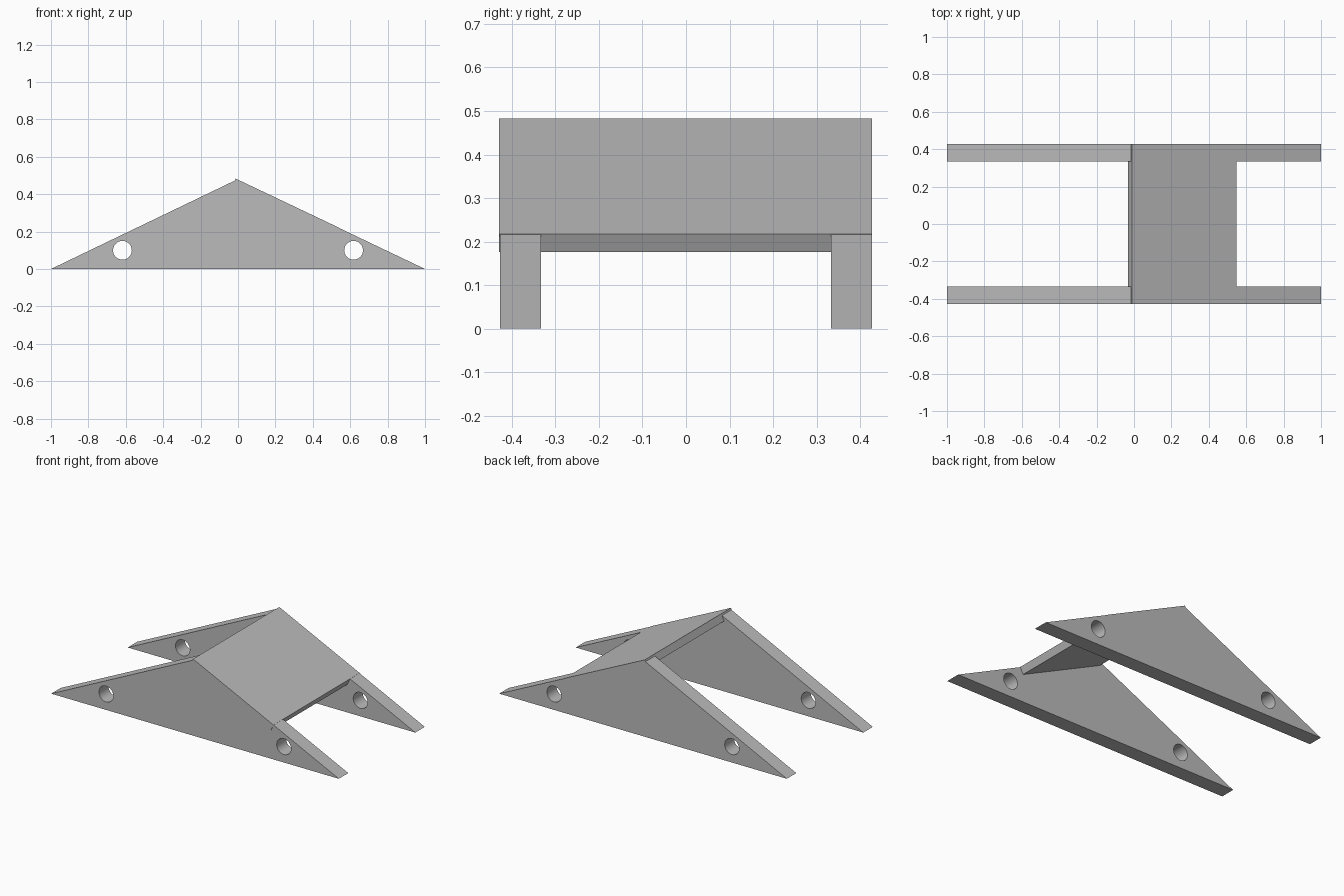
import bpy
import bmesh
from mathutils import Vector

cube = bpy.data.objects.get("Cube")
if cube:
    bpy.data.objects.remove(cube, do_unlink=True)

grey = bpy.data.materials.new("plain grey")
grey.use_nodes = True
colour = (0.5, 0.5, 0.5, 1)
grey.diffuse_color = colour
grey.node_tree.nodes["Principled BSDF"].inputs["Base Color"].default_value = colour

RISE = 0.479
OUTER, INNER = 0.427, 0.333
HOLE_X, HOLE_Z, HOLE_R = 0.618, 0.1, 0.05


def prism(name, profile, y0, y1):
    """Extrude an x-z profile from y0 to y1."""
    bm = bmesh.new()
    face = bm.faces.new([bm.verts.new((x, y0, z)) for x, z in profile])
    moved = bmesh.ops.extrude_face_region(bm, geom=[face])["geom"]
    verts = [v for v in moved if isinstance(v, bmesh.types.BMVert)]
    bmesh.ops.translate(bm, verts=verts, vec=(0, y1 - y0, 0))
    bmesh.ops.recalc_face_normals(bm, faces=bm.faces)
    mesh = bpy.data.meshes.new(name)
    bm.to_mesh(mesh)
    bm.free()
    mesh.materials.append(grey)
    obj = bpy.data.objects.new(name, mesh)
    bpy.context.collection.objects.link(obj)
    return obj


# Cutters for the round holes near both tips
cutters = []
for side in (-1, 1):
    bpy.ops.mesh.primitive_cylinder_add(
        vertices=48, radius=HOLE_R, depth=2,
        location=(side * HOLE_X, 0, HOLE_Z), rotation=(1.5708, 0, 0))
    cutter = bpy.context.object
    cutter.name = "hole_cutter"
    cutter.data.materials.append(grey)
    cutters.append(cutter)

# Triangular side plates
for name, y0, y1 in (("front_plate", -OUTER, -INNER), ("back_plate", INNER, OUTER)):
    plate = prism(name, [(-1, 0), (1, 0), (-0.004, RISE)], y0, y1)
    for cutter in cutters:
        mod = plate.modifiers.new("hole", "BOOLEAN")
        mod.operation = "DIFFERENCE"
        mod.solver = "EXACT"
        mod.object = cutter
    bpy.ops.object.select_all(action="DESELECT")
    plate.select_set(True)
    bpy.context.view_layer.objects.active = plate
    for mod in list(plate.modifiers):
        bpy.ops.object.modifier_apply(modifier=mod.name)
    bpy.ops.object.shade_smooth_by_angle(angle=0.5)

for cutter in cutters:
    bpy.data.objects.remove(cutter, do_unlink=True)

# Sloping panel laid along the +x slope, with square-cut ends
top = Vector((-0.012, 0.483))
low = Vector((0.547, 0.2175))
along = (low - top).normalized()
down = Vector((along.y, -along.x)) * 0.046
prism("sloping_panel", [top, low, low + down, top + down], -OUTER - 0.002, OUTER)
